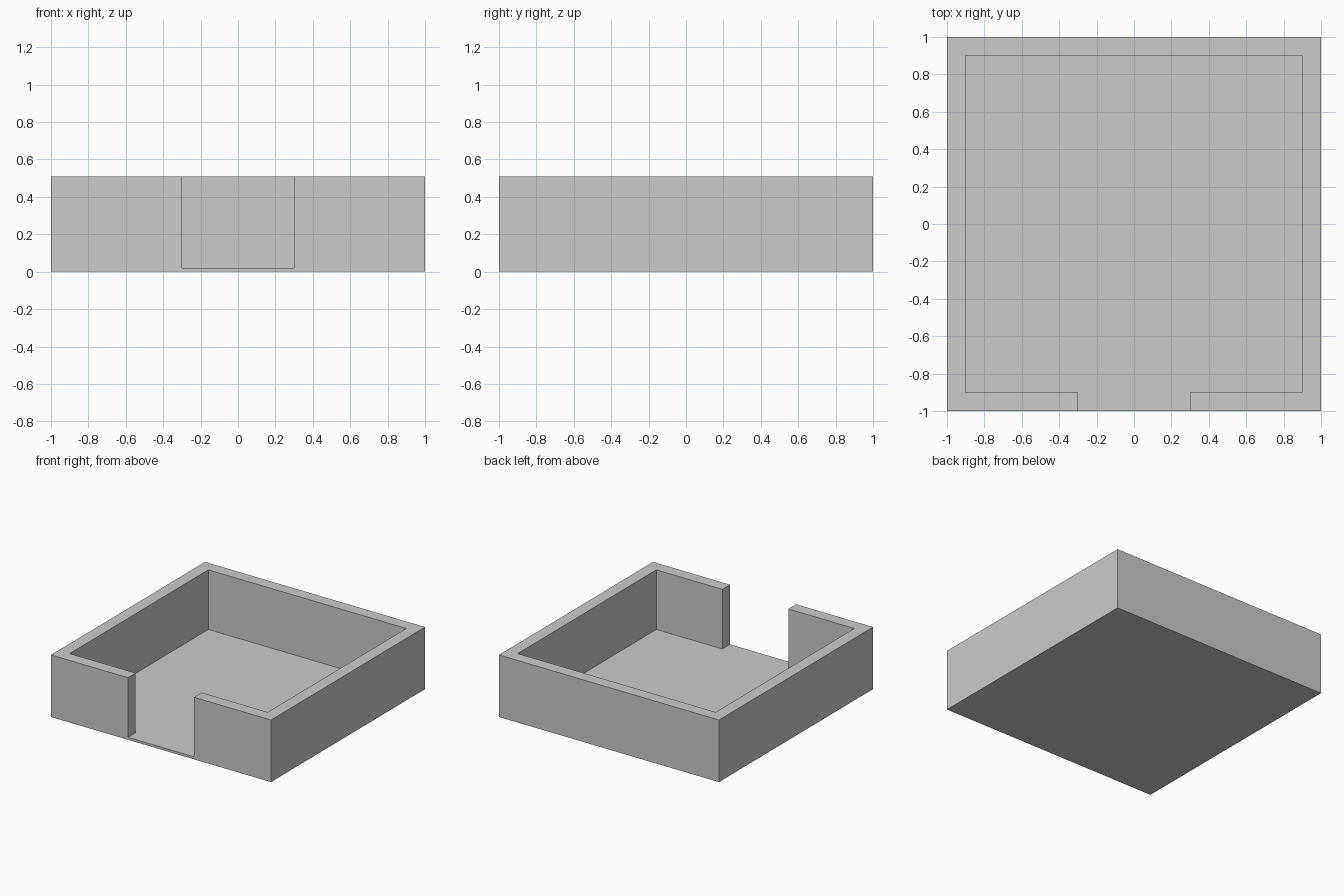
import bpy, bmesh

if "Cube" in bpy.data.objects:
    bpy.data.objects.remove(bpy.data.objects["Cube"])

FLOOR_TOP, WALL_TOP = 0.02, 0.51

bm = bmesh.new()

# Right half of the wall footprint, mirrored to make the open C shape
outer = [(1, 1), (1, -1), (0.3, -1)]
inner = [(0.3, -0.9), (0.9, -0.9), (0.9, 0.9)]


def mirrored(points):
    return [(-x, y) for x, y in reversed(points)]


loop = mirrored(outer) + outer + inner + mirrored(inner)
v = [bm.verts.new((x, y, 0)) for x, y in loop]
wall = bm.faces.new(list(reversed(v)))
# Floor inside the walls and through the doorway
floor = bm.faces.new([v[0]] + v[5:])


def raise_faces(faces, height, keep):
    geom = bmesh.ops.extrude_face_region(bm, geom=faces, use_keep_orig=keep)["geom"]
    verts = [g for g in geom if isinstance(g, bmesh.types.BMVert)]
    bmesh.ops.translate(bm, verts=verts, vec=(0, 0, height))
    return [g for g in geom if isinstance(g, bmesh.types.BMFace)]


# Thin base slab, then the walls rising from it
tops = raise_faces([wall, floor], FLOOR_TOP, True)
wall_top = max((f for f in tops if abs(f.normal.z) > 0.5), key=lambda f: len(f.verts))
raise_faces([wall_top], WALL_TOP - FLOOR_TOP, False)

bmesh.ops.recalc_face_normals(bm, faces=bm.faces)
mesh = bpy.data.meshes.new("room_shell")
bm.to_mesh(mesh)
bm.free()
room = bpy.data.objects.new("room_shell", mesh)
bpy.context.collection.objects.link(room)
